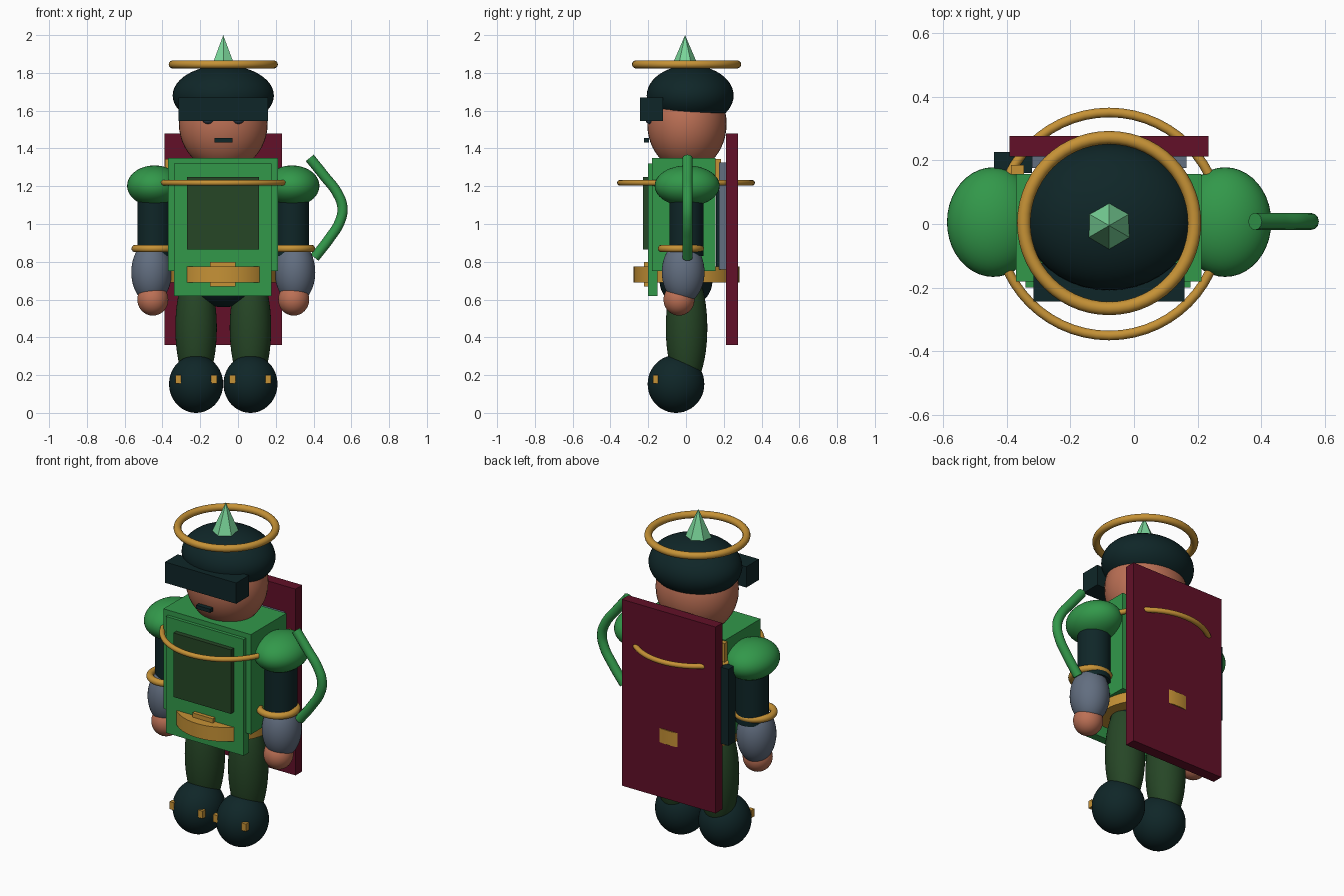
import bpy, math

if "Cube" in bpy.data.objects:
    bpy.data.objects.remove(bpy.data.objects["Cube"])

CX = -0.078  # body axis


def material(name, r, g, b):
    lin = [((c / 255 + 0.055) / 1.055) ** 2.4 for c in (r, g, b)]
    m = bpy.data.materials.new(name)
    m.diffuse_color = (*lin, 1)
    m.use_nodes = True
    m.node_tree.nodes["Principled BSDF"].inputs["Base Color"].default_value = m.diffuse_color
    return m


GREEN = material("green", 50, 152, 74)
MOSS = material("dark_green", 38, 70, 38)
TEAL = material("dark_teal", 15, 38, 40)
GOLD = material("gold", 198, 146, 54)
SKIN = material("skin", 188, 112, 85)
CRIMSON = material("crimson", 98, 16, 40)
STEEL = material("steel_blue", 98, 110, 128)
MINT = material("mint", 122, 214, 154)
EYE = material("eye_blue", 46, 64, 80)


def finish(name, mat, smooth=True):
    o = bpy.context.object
    o.name = name
    o.data.materials.append(mat)
    if smooth:
        bpy.ops.object.shade_smooth_by_angle(angle=math.radians(40))
    return o


def ball(name, mat, loc, radii):
    bpy.ops.mesh.primitive_uv_sphere_add(segments=40, ring_count=24, radius=1, location=loc)
    bpy.context.object.scale = radii
    bpy.ops.object.transform_apply(location=False, rotation=False)
    return finish(name, mat)


def box(name, mat, x, y, z):
    """Box given by its (min, max) on each axis."""
    bpy.ops.mesh.primitive_cube_add(size=1, location=[(a + b) / 2 for a, b in (x, y, z)])
    bpy.context.object.scale = [b - a for a, b in (x, y, z)]
    bpy.ops.object.transform_apply(location=False, rotation=False)
    return finish(name, mat, False)


def drum(name, mat, loc, radius, depth):
    bpy.ops.mesh.primitive_cylinder_add(vertices=48, radius=radius, depth=depth, location=loc)
    return finish(name, mat)


def ring(name, mat, loc, major, minor):
    bpy.ops.mesh.primitive_torus_add(location=loc, major_radius=major, minor_radius=minor,
                                     major_segments=56, minor_segments=14)
    return finish(name, mat)


# Head, helmet, visor and face
ball("head", SKIN, (CX, 0.005, 1.53), (0.235, 0.21, 0.25))
ball("helmet", TEAL, (CX, 0.022, 1.68), (0.268, 0.23, 0.16))
box("visor", TEAL, (-0.315, 0.158), (-0.243, -0.123), (1.545, 1.67))
box("mouth", TEAL, (-0.125, -0.03), (-0.222, -0.195), (1.432, 1.454))
for s in (-1, 1):
    ball("eye", EYE, (CX + s * 0.081, -0.195, 1.555), (0.03, 0.02, 0.025))

# Halo ring and six-sided spike
ring("halo", GOLD, (CX, 0.003, 1.845), 0.268, 0.021)
bpy.ops.mesh.primitive_cone_add(vertices=6, radius1=0.074, radius2=0, depth=0.172,
                                location=(CX, -0.005, 1.914))
finish("helmet_spike", MINT, False)

# Torso with front plate and panel
box("torso", GREEN, (-0.37, 0.212), (-0.18, 0.157), (0.75, 1.35))
box("front_plate", GREEN, (-0.34, 0.178), (-0.2, -0.15), (0.62, 1.32))
box("chest_panel", MOSS, (-0.27, 0.112), (-0.228, -0.19), (0.865, 1.25))
ring("chest_ring", GOLD, (CX, 0.0, 1.218), 0.35, 0.015)

# Belt and hips
drum("belt", GOLD, (CX, 0.003, 0.732), 0.28, 0.085)
box("buckle", GOLD, (-0.148, -0.012), (-0.222, -0.18), (0.67, 0.8))
ball("hips", TEAL, (CX, 0.0, 0.70), (0.22, 0.14, 0.14))

# Arms and legs, both sides
for s in (-1, 1):
    ball("shoulder", GREEN, (CX + s * 0.364, 0.006, 1.202), (0.145, 0.172, 0.108))
    drum("upper_arm", TEAL, (CX + s * 0.364, 0.002, 1.0), 0.09, 0.34)
    ring("arm_band", GOLD, (CX + s * 0.364, -0.027, 0.87), 0.102, 0.02)
    ball("forearm", STEEL, (CX + s * 0.38, -0.015, 0.745), (0.107, 0.113, 0.165))
    ball("hand", SKIN, (CX + s * 0.373, -0.037, 0.6), (0.082, 0.082, 0.085))
    ball("leg", MOSS, (CX + s * 0.144, 0.003, 0.45), (0.11, 0.11, 0.33))
    ball("boot", TEAL, (CX + s * 0.144, -0.053, 0.153), (0.143, 0.15, 0.153))
    for t in (-1, 1):
        x = CX + s * 0.144 + t * 0.095
        box("boot_clasp", GOLD, (x - 0.015, x + 0.015), (-0.176, -0.148), (0.155, 0.2))

# Back: cape board, pack, sheath with hilt
box("cape", CRIMSON, (-0.39, 0.234), (0.212, 0.276), (0.36, 1.48))
box("back_pack", STEEL, (-0.32, 0.165), (0.175, 0.213), (0.76, 1.325))
box("sheath", TEAL, (-0.44, -0.32), (0.16, 0.226), (0.76, 1.22))
box("hilt", GOLD, (-0.386, -0.345), (0.155, 0.185), (1.2, 1.345))

# Curved bow beside the arm
path = [(0.38, 1.35), (0.46, 1.25), (0.525, 1.165), (0.553, 1.085),
        (0.538, 1.01), (0.485, 0.925), (0.405, 0.822)]
curve = bpy.data.curves.new("bow", "CURVE")
curve.dimensions = "3D"
curve.bevel_depth = 0.027
curve.bevel_resolution = 4
curve.use_fill_caps = True
spline = curve.splines.new("BEZIER")
spline.bezier_points.add(len(path) - 1)
for p, (x, z) in zip(spline.bezier_points, path):
    p.co = (x, 0.008, z)
    p.handle_left_type = p.handle_right_type = "AUTO"
curve.materials.append(GREEN)
bow = bpy.data.objects.new("bow", curve)
bpy.context.collection.objects.link(bow)
